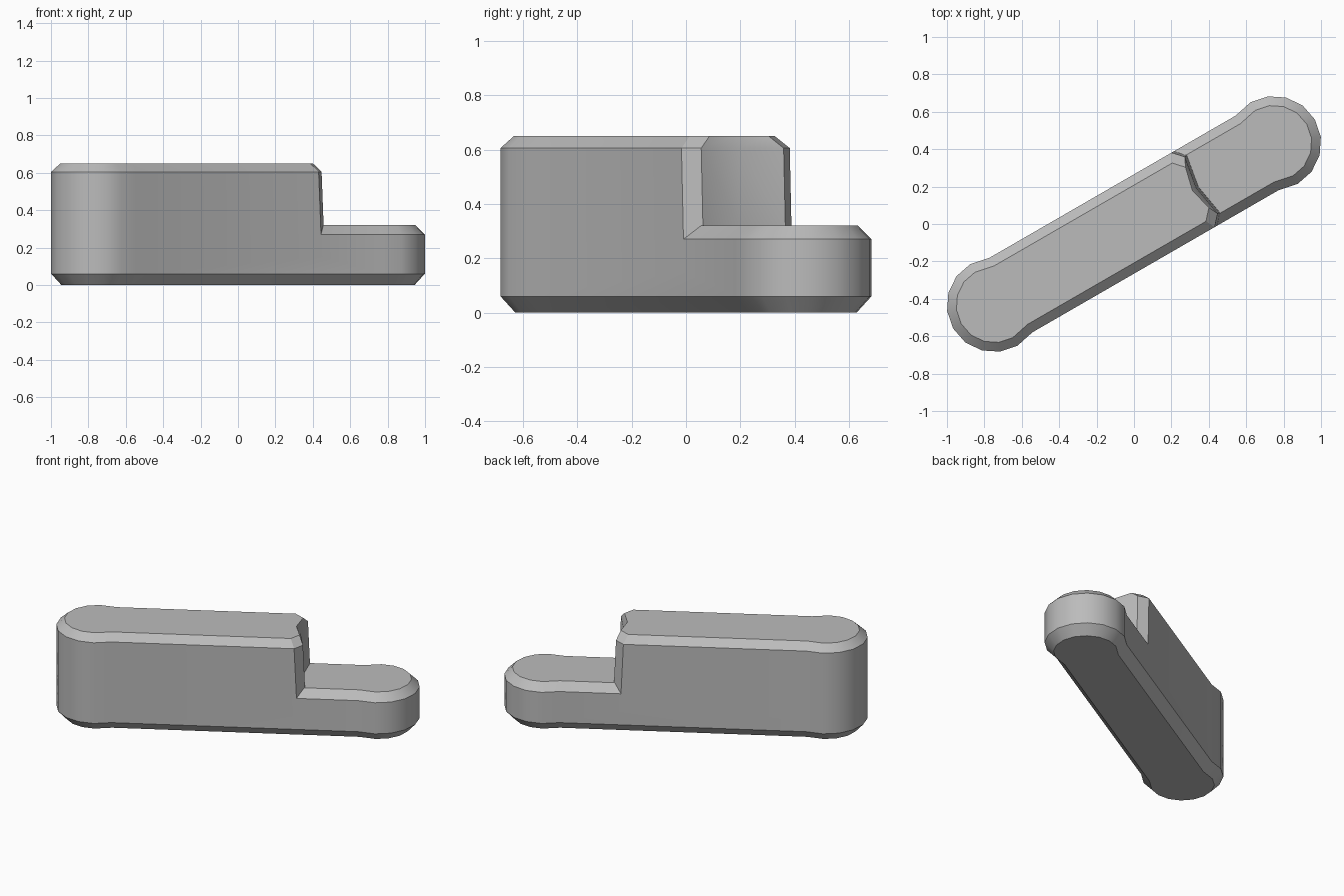
import bpy
import bmesh
from math import pi, cos, sin, radians

if "Cube" in bpy.data.objects:
    bpy.data.objects.remove(bpy.data.objects["Cube"])

REACH = 0.865      # distance from the middle to each rounded end's centre
RADIUS = 0.252     # rounded end radius
HALF = 0.23        # half width of the straight part
NECK = 0.76        # where the straight part meets the rounded end
SEGMENTS = 8

grey = bpy.data.materials.new("stone grey")
grey.use_nodes = True
colour = (0.5, 0.5, 0.5, 1)
grey.diffuse_color = colour
grey.node_tree.nodes["Principled BSDF"].inputs["Base Color"].default_value = colour


def round_end(side, inset):
    """Slightly bulging rounded end, counter-clockwise, with its two necks."""
    r = RADIUS - inset
    points = [(side * NECK, side * (inset - HALF))]
    for i in range(SEGMENTS + 1):
        a = pi * i / SEGMENTS - pi / 2
        points.append((side * (REACH + r * cos(a)), side * r * sin(a)))
    points.append((side * NECK, side * (HALF - inset)))
    return points


def step_end(inset, shift):
    """Shallow hollow end wall with chamfered corners."""
    w = HALF - inset
    return [(0.365 + shift, -w), (0.415 + shift, 0.055 - w), (0.385 + shift, 0),
            (0.415 + shift, w - 0.055), (0.365 + shift, w)]


def loft(name, levels):
    """Stack outlines (height, points) into a closed solid."""
    bm = bmesh.new()
    rings = [[bm.verts.new((x, y, z)) for x, y in pts] for z, pts in levels]
    for low, high in zip(rings, rings[1:]):
        for i in range(len(low)):
            j = (i + 1) % len(low)
            bm.faces.new((low[i], low[j], high[j], high[i]))
    bm.faces.new(reversed(rings[0]))
    bm.faces.new(rings[-1])
    bmesh.ops.recalc_face_normals(bm, faces=bm.faces)
    mesh = bpy.data.meshes.new(name)
    bm.to_mesh(mesh)
    bm.free()
    mesh.materials.append(grey)
    obj = bpy.data.objects.new(name, mesh)
    bpy.context.collection.objects.link(obj)
    return obj


# Low full-length slab with chamfered rims
slab = loft("stepped_block", [
    (z, round_end(1, inset) + round_end(-1, inset))
    for z, inset in ((0, 0.055), (0.06, 0), (0.27, 0), (0.32, 0.05))])

# Tall part, rising from inside the slab and ending in the step wall
tall = loft("tall_part", [
    (z, step_end(inset, shift) + round_end(-1, inset))
    for z, inset, shift in ((0.15, 0, 0.02), (0.605, 0, 0), (0.65, 0.05, -0.025))])

# Join both into one solid
union = slab.modifiers.new("join", "BOOLEAN")
union.operation = "UNION"
union.solver = "EXACT"
union.object = tall
bpy.ops.object.select_all(action="DESELECT")
bpy.context.view_layer.objects.active = slab
slab.select_set(True)
bpy.ops.object.modifier_apply(modifier="join")
bpy.data.objects.remove(tall)

# Turn the block diagonally and smooth the rounded ends
slab.rotation_euler.z = radians(30)
bpy.ops.object.shade_smooth_by_angle(angle=radians(30))
